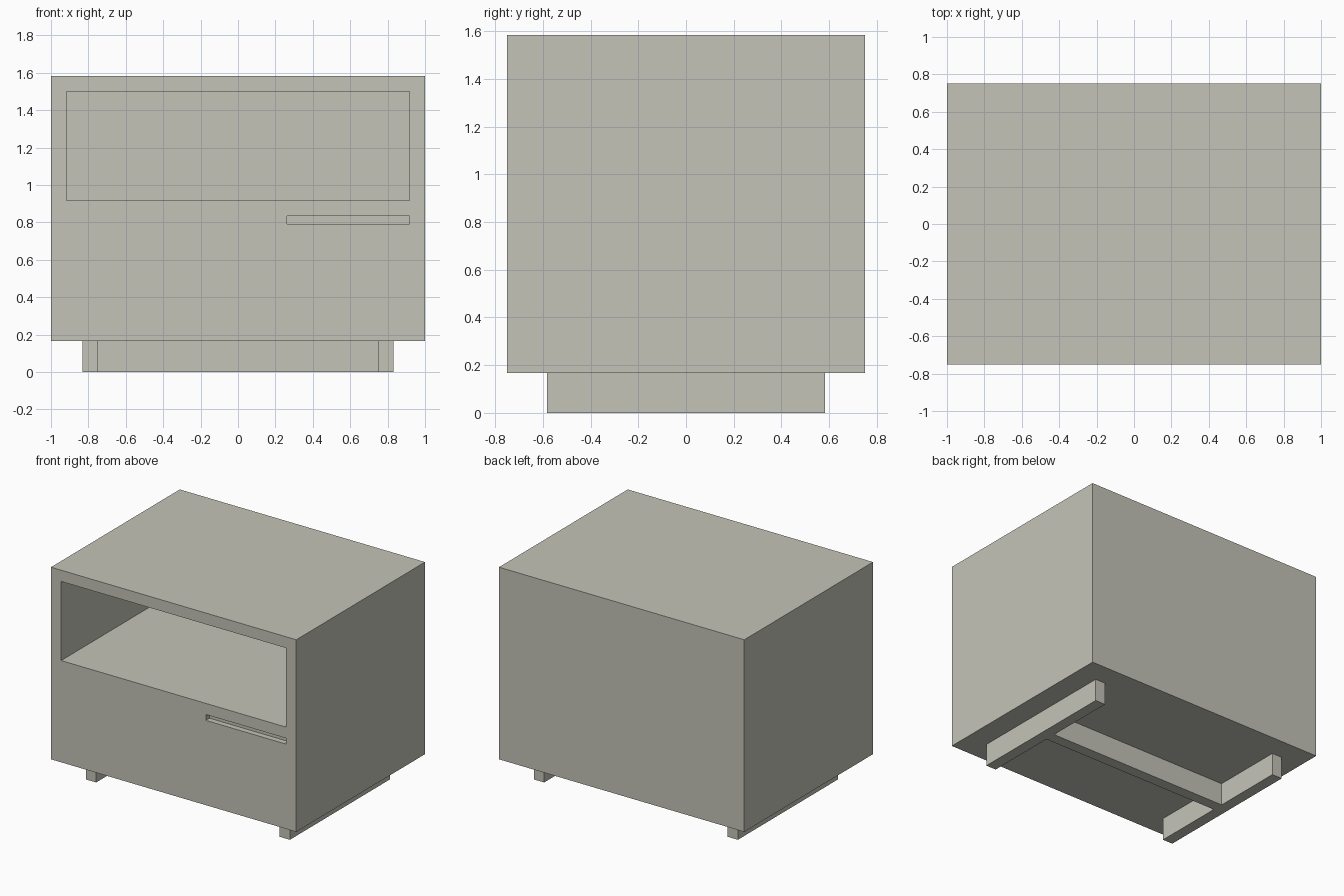
import bpy
import bmesh
from mathutils import Vector

default_cube = bpy.data.objects.get("Cube")
if default_cube:
    bpy.data.objects.remove(default_cube, do_unlink=True)

# Single painted finish
paint = bpy.data.materials.new("warm_grey_paint")
paint.use_nodes = True
colour = (0.55, 0.55, 0.48, 1.0)
paint.diffuse_color = colour
paint.node_tree.nodes["Principled BSDF"].inputs["Base Color"].default_value = colour


def box(name, low, high):
    """Flat-shaded box between two opposite corners."""
    low, high = Vector(low), Vector(high)
    bm = bmesh.new()
    bmesh.ops.create_cube(bm, size=1)
    bmesh.ops.scale(bm, vec=high - low, verts=bm.verts)
    bmesh.ops.translate(bm, vec=(low + high) / 2, verts=bm.verts)
    mesh = bpy.data.meshes.new(name)
    bm.to_mesh(mesh)
    bm.free()
    mesh.materials.append(paint)
    obj = bpy.data.objects.new(name, mesh)
    bpy.context.collection.objects.link(obj)
    return obj


def cut(target, cutter):
    """Subtract the cutter from the target and discard it."""
    mod = target.modifiers.new("cut", 'BOOLEAN')
    mod.operation = 'DIFFERENCE'
    mod.solver = 'EXACT'
    mod.object = cutter
    cutter.hide_render = True
    bpy.context.view_layer.update()
    graph = bpy.context.evaluated_depsgraph_get()
    result = bpy.data.meshes.new_from_object(target.evaluated_get(graph))
    target.modifiers.clear()
    target.data = result
    bpy.data.objects.remove(cutter, do_unlink=True)


WALL = 0.083          # panel thickness
BASE = 0.167          # height of the plinth
TOP = 1.583
HALF_W, HALF_D = 1.0, 0.75
inner = HALF_W - WALL

# Cabinet body with open shelf and shallow finger slot
body = box("cabinet_body", (-HALF_W, -HALF_D, BASE), (HALF_W, HALF_D, TOP))
cut(body, box("shelf_cutter", (-inner, -HALF_D - 0.1, 0.917),
              (inner, HALF_D - WALL, TOP - WALL)))
cut(body, box("slot_cutter", (0.263, -HALF_D - 0.1, 0.792),
              (inner, -HALF_D + 0.042, 0.835)))

# H-shaped plinth: two runners and a central crossbar
for side, x in (("left", 0.79), ("right", -0.79)):
    box(side + "_runner", (x - WALL / 2, -0.583, 0), (x + WALL / 2, 0.583, BASE))
box("crossbar", (-0.75, -WALL / 2, 0), (0.75, WALL / 2, BASE))
